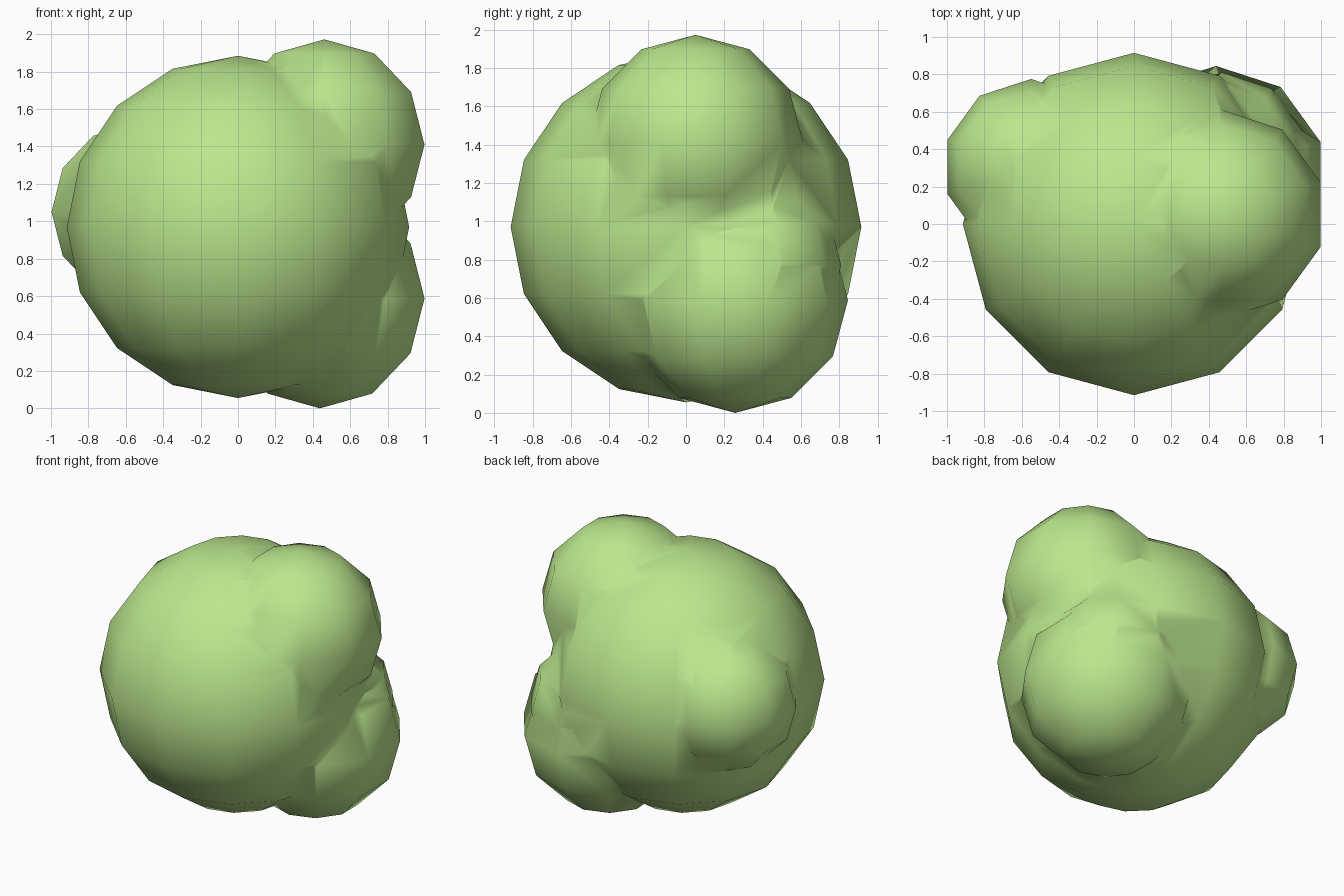
import bpy

if "Cube" in bpy.data.objects:
    bpy.data.objects.remove(bpy.data.objects["Cube"])


def ball(name, segments, rings, radius, location):
    bpy.ops.mesh.primitive_uv_sphere_add(segments=segments, ring_count=rings,
                                         radius=radius, location=location)
    obj = bpy.context.object
    obj.name = name
    bpy.ops.object.shade_smooth()
    return obj


# Big round foliage mass
foliage = ball("foliage", 12, 8, 0.915, (0, 0, 0.97))

green = bpy.data.materials.new("leaf_green")
green.diffuse_color = (0.5, 0.8, 0.27, 1)
green.use_nodes = True
green.node_tree.nodes["Principled BSDF"].inputs["Base Color"].default_value = green.diffuse_color
foliage.data.materials.append(green)

# Smaller clumps: radius, centre
clumps = [
    ("upper_right_clump", 0.5625, (0.462, 0.05, 1.41)),
    ("lower_right_clump", 0.588, (0.438, 0.257, 0.588)),
    ("back_right_clump", 0.45, (0.47, 0.36, 0.77)),
    ("left_clump", 0.47, (-0.55, 0.305, 1.05)),
]

# Fuse every clump into the main mass
for name, radius, centre in clumps:
    clump = ball(name, 10, 6, radius, centre)
    clump.data.materials.append(green)
    mod = foliage.modifiers.new(name, 'BOOLEAN')
    mod.operation = 'UNION'
    mod.solver = 'EXACT'
    mod.object = clump
    bpy.context.view_layer.objects.active = foliage
    bpy.ops.object.modifier_apply(modifier=name)
    bpy.data.objects.remove(clump, do_unlink=True)
